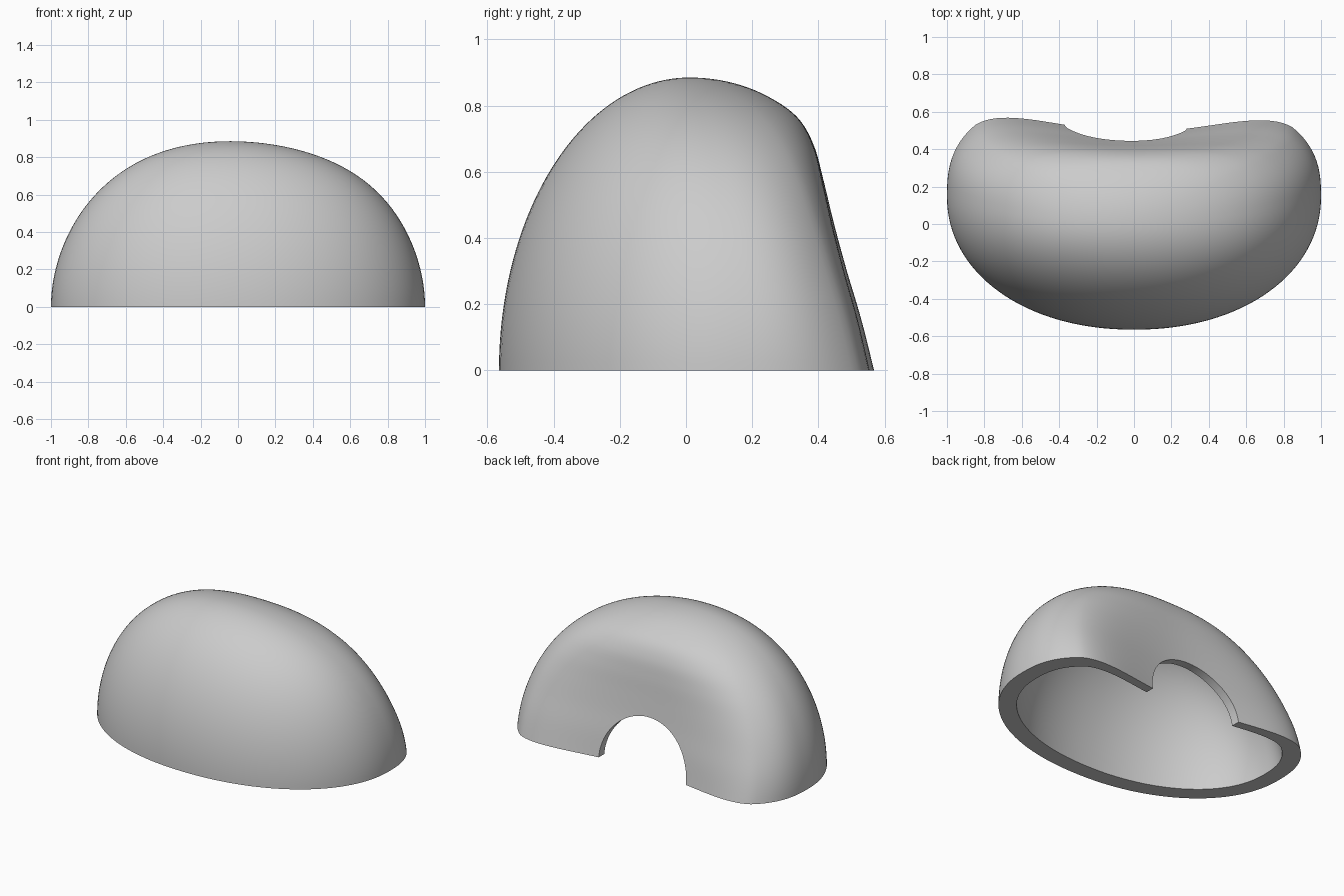
import bpy, bmesh
from math import sin, cos, pi, radians

if "Cube" in bpy.data.objects:
    bpy.data.objects.remove(bpy.data.objects["Cube"], do_unlink=True)

HEIGHT = 0.885
SEGMENTS, RINGS = 128, 48
# depth of the back wall at its middle, from the base to the crown in equal angle steps
BACK = [0.49, 0.472, 0.447, 0.427, 0.41, 0.386, 0.335, 0.24, 0.13, 0.01]


def back_depth(t):
    """Smooth curve through the back wall profile, t from 0 to 1."""
    f = t * (len(BACK) - 1)
    i = min(int(f), len(BACK) - 2)
    u = f - i
    pts = [2 * BACK[0] - BACK[1]] + BACK + [2 * BACK[-1] - BACK[-2]]
    a, b, c, d = pts[i:i + 4]
    return b + 0.5 * u * (c - a + u * (2 * a - 5 * b + 4 * c - d + u * (3 * (b - c) + d - a)))


def shell_point(t, angle):
    """Point on the bean-shaped dome."""
    phi = t * pi / 2
    rise = sin(phi)
    width = cos(phi) + 0.055 * rise ** 2 * sin(2 * phi)
    middle = 0.15 - 0.14 * rise ** 2
    front = 0.01 - 0.575 * cos(phi)
    dent = 0.22 * (1 - rise)
    ca, sa = cos(angle), sin(angle)
    power = 2 + (0.6 if sa > 0 else 0.1) * (1 - rise ** 4)
    u = abs(ca) ** (2 / power) * (1 if ca > 0 else -1)
    v = abs(sa) ** (2 / power)
    if sa > 0:
        hollow = max(0, 1 - (u / 0.85) ** 2) ** 1.3
        y = middle + (back_depth(t) + dent - middle) * v - dent * hollow
        y -= 0.012 * u * v * (1 - rise)
    else:
        y = middle + (front - middle) * v
    return width * u - 0.04 * rise ** 8, y, HEIGHT * rise


def add_dome(bm, inset_x, inset_y, inset_z):
    """One skin of the shell; returns its base ring."""
    rings = []
    for r in range(RINGS):
        ring = []
        for s in range(SEGMENTS):
            x, y, z = shell_point(r / RINGS, 2 * pi * s / SEGMENTS)
            ring.append(bm.verts.new((x * inset_x, 0.12 + (y - 0.12) * inset_y, z * inset_z)))
        rings.append(ring)
    x, y, z = shell_point(1, 0)
    crown = bm.verts.new((x * inset_x, 0.12 + (y - 0.12) * inset_y, z * inset_z))
    for low, high in zip(rings, rings[1:]):
        bridge(bm, low, high)
    for s in range(SEGMENTS):
        bm.faces.new((rings[-1][s], rings[-1][(s + 1) % SEGMENTS], crown))
    return rings[0]


def bridge(bm, low, high):
    for s in range(SEGMENTS):
        n = (s + 1) % SEGMENTS
        bm.faces.new((low[s], low[n], high[n], high[s]))


# hollow shell: outer skin, inner skin and flat rim
bm = bmesh.new()
outer = add_dome(bm, 1, 1, 1)
inner = add_dome(bm, 0.89, 0.84, 0.89)
bridge(bm, inner, outer)
bmesh.ops.recalc_face_normals(bm, faces=bm.faces)
mesh = bpy.data.meshes.new("shell")
bm.to_mesh(mesh)
bm.free()
shell = bpy.data.objects.new("shell", mesh)
bpy.context.collection.objects.link(shell)

grey = bpy.data.materials.new("plain grey")
grey.use_nodes = True
grey.diffuse_color = (0.6, 0.6, 0.6, 1)
grey.node_tree.nodes["Principled BSDF"].inputs["Base Color"].default_value = (0.6, 0.6, 0.6, 1)
mesh.materials.append(grey)

# round doorway cut through the back wall
bpy.ops.mesh.primitive_cylinder_add(vertices=96, radius=0.325, depth=0.6,
                                    location=(-0.045, 0.6, 0), rotation=(pi / 2, 0, 0))
cutter = bpy.context.object
cutter.name = "doorway_cutter"
cutter.hide_render = True
cut = shell.modifiers.new("doorway", "BOOLEAN")
cut.operation = "DIFFERENCE"
cut.solver = "EXACT"
cut.object = cutter

bpy.ops.object.select_all(action="DESELECT")
shell.select_set(True)
bpy.context.view_layer.objects.active = shell
bpy.ops.object.modifier_apply(modifier=cut.name)
bpy.data.objects.remove(cutter, do_unlink=True)
bpy.ops.object.shade_smooth_by_angle(angle=radians(35))
